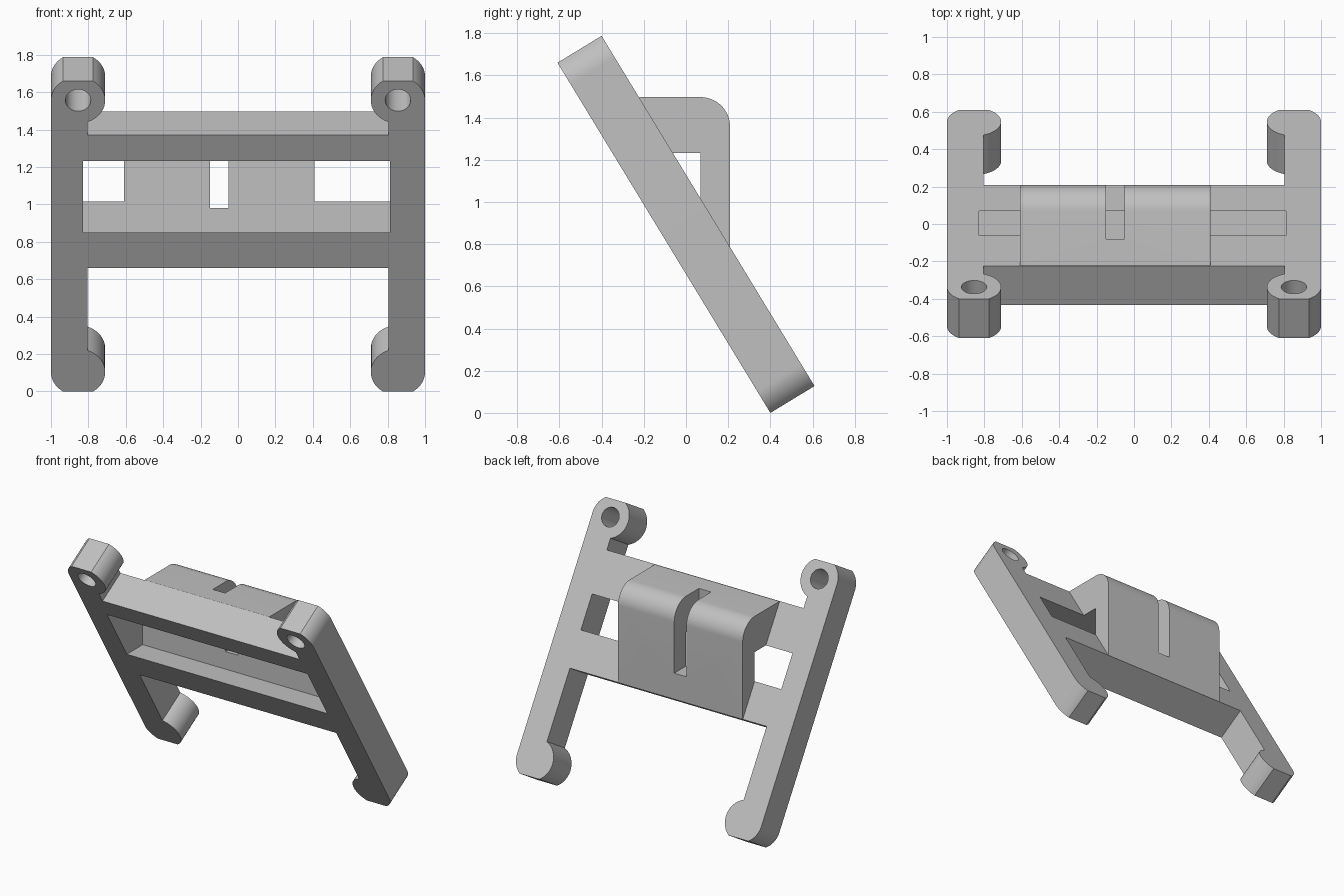
import bpy, bmesh, math
from mathutils import Matrix, Vector

if "Cube" in bpy.data.objects:
    bpy.data.objects.remove(bpy.data.objects["Cube"], do_unlink=True)

grey = bpy.data.materials.new("plain grey")
grey.use_nodes = True
grey.diffuse_color = (0.53, 0.53, 0.53, 1)
grey.node_tree.nodes["Principled BSDF"].inputs["Base Color"].default_value = grey.diffuse_color

# Drawing planes: two in-plane axes, the extrusion axis and an origin
def plane(a, b, c, origin=(0, 0, 0)):
    m = Matrix((a, b, c)).transposed().to_4x4()
    m.translation = Vector(origin)
    return m

LENGTH, THICK = 1.943, 0.245
TILT = math.radians(31.3)
S, C = math.sin(TILT), math.cos(TILT)
X, Y, Z = (1, 0, 0), (0, 1, 0), (0, 0, 1)
PLATE = plane(X, (0, -S, C), (0, C, S), (0, (LENGTH * S - THICK * C) / 2, 0))
SIDE = plane(Y, Z, X)
FRONT = plane(X, Z, Y)


def arc(cx, cy, r, start, end, n=16):
    angles = [math.radians(start + (end - start) * i / n) for i in range(n + 1)]
    return [(cx + r * math.cos(a), cy + r * math.sin(a)) for a in angles]


def rect(x0, y0, x1, y1):
    return [(x0, y0), (x1, y0), (x1, y1), (x0, y1)]


def prism(name, points, low, high, frame):
    bm = bmesh.new()
    face = bm.faces.new([bm.verts.new((x, y, low)) for x, y in points])
    new = bmesh.ops.extrude_face_region(bm, geom=[face])["geom"]
    verts = [v for v in new if isinstance(v, bmesh.types.BMVert)]
    bmesh.ops.translate(bm, verts=verts, vec=(0, 0, high - low))
    bm.transform(frame)
    bmesh.ops.recalc_face_normals(bm, faces=bm.faces)
    mesh = bpy.data.meshes.new(name)
    bm.to_mesh(mesh)
    bm.free()
    mesh.materials.append(grey)
    obj = bpy.data.objects.new(name, mesh)
    bpy.context.collection.objects.link(obj)
    return obj


def combine(target, other, operation):
    mod = target.modifiers.new(operation, "BOOLEAN")
    mod.operation, mod.solver, mod.object = operation, "EXACT", other
    bpy.context.view_layer.objects.active = target
    bpy.ops.object.modifier_apply(modifier=mod.name)
    bpy.data.objects.remove(other, do_unlink=True)


# Tilted H frame with a trimmed round boss at each rail end
RAIL, BOSS_X, BOSS_R, INSET = 0.805, 0.855, 0.145, 0.121
LOW, HIGH = INSET, LENGTH - INSET
trim = math.degrees(math.asin(INSET / BOSS_R))
neck = math.degrees(math.acos((BOSS_X - RAIL) / BOSS_R))
half = ([(RAIL, 0.773)]
        + arc(BOSS_X, LOW, BOSS_R, 180 - neck, 180 + trim)
        + arc(BOSS_X, LOW, BOSS_R, -trim, 0)
        + arc(BOSS_X, HIGH, BOSS_R, 0, trim)
        + arc(BOSS_X, HIGH, BOSS_R, 180 - trim, 180 + neck)
        + [(RAIL, 1.604)])
outline = half + [(-x, y) for x, y in reversed(half)]
mount = prism("tilted_mount_frame", outline, 0, THICK, PLATE)

# Upright bracket with a rounded top back edge
profile = ([(0.16, 0.787), (0.209, 0.787)]
           + arc(0.069, 1.357, 0.14, 0, 90)
           + [(-0.221, 1.497), (-0.26, 1.43)])
combine(mount, prism("bracket", profile, -0.61, 0.41, SIDE), "UNION")

# Window pocket and bracket slot
combine(mount, prism("window", rect(-0.7, 0.85, 0.069, 1.232), -0.828, 0.812, SIDE), "DIFFERENCE")
combine(mount, prism("slot", rect(-0.08, 0.98, 0.4, 1.7), -0.15, -0.05, SIDE), "DIFFERENCE")

# Round holes in the bracket wall
for x in (-0.345, 0.145):
    hole = prism("bracket_hole", arc(x, 1.017, 0.083, 0, 360, 48)[:-1], 0, 0.4, FRONT)
    combine(mount, hole, "DIFFERENCE")

# Screw holes in the corner bosses
for x in (-BOSS_X, BOSS_X):
    for y in (LOW, HIGH):
        hole = prism("screw_hole", arc(x, y, 0.068, 0, 360, 40)[:-1], -0.1, THICK + 0.1, PLATE)
        combine(mount, hole, "DIFFERENCE")

bpy.ops.object.select_all(action="DESELECT")
mount.select_set(True)
bpy.context.view_layer.objects.active = mount
bpy.ops.object.shade_smooth_by_angle(angle=math.radians(25))
